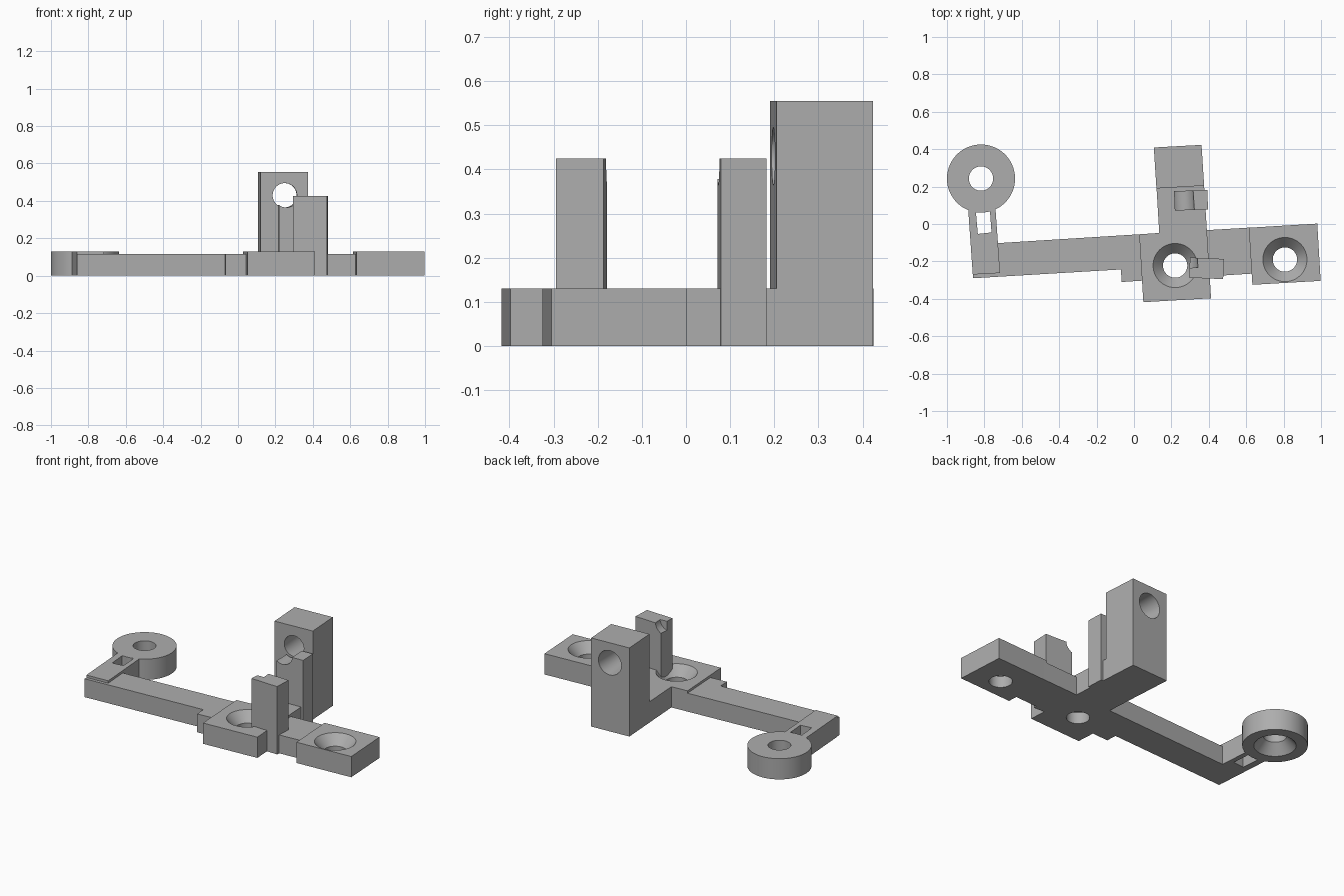
import bpy, bmesh, math
from mathutils import Vector, Matrix

cube = bpy.data.objects.get("Cube")
if cube:
    bpy.data.objects.remove(cube, do_unlink=True)

grey = bpy.data.materials.new("matte_grey")
grey.use_nodes = True
colour = (0.42, 0.42, 0.42, 1)
grey.diffuse_color = colour
grey.node_tree.nodes["Principled BSDF"].inputs["Base Color"].default_value = colour

TILT = math.radians(3.6)   # plan angle of the whole bracket
THICK, THIN = 0.13, 0.115  # raised pads and thinner beams
HOLE, SINK = 0.065, 0.118  # screw hole and countersink radii


def finish(name, bm):
    bmesh.ops.recalc_face_normals(bm, faces=bm.faces)
    mesh = bpy.data.meshes.new(name)
    bm.to_mesh(mesh)
    bm.free()
    obj = bpy.data.objects.new(name, mesh)
    obj.data.materials.append(grey)
    bpy.context.collection.objects.link(obj)
    return obj


def slab(name, outline, top, bottom=0.0):
    """Plan outline extruded upward."""
    bm = bmesh.new()
    face = bm.faces.new([bm.verts.new((x, y, bottom)) for x, y in outline])
    new = bmesh.ops.extrude_face_region(bm, geom=[face])["geom"]
    verts = [v for v in new if isinstance(v, bmesh.types.BMVert)]
    bmesh.ops.translate(bm, verts=verts, vec=(0, 0, top - bottom))
    return finish(name, bm)


def post(name, x, y, width, depth, height, angle):
    """Upright box turned about its own centre."""
    bm = bmesh.new()
    bmesh.ops.create_cube(bm, size=1)
    place = (Matrix.Translation((x, y, height / 2)) @ Matrix.Rotation(angle, 4, "Z")
             @ Matrix.Diagonal((width, depth, height, 1)))
    bmesh.ops.transform(bm, matrix=place, verts=bm.verts)
    return finish(name, bm)


def lathe(name, profile, place, steps=64):
    """Solid of revolution from (radius, height) pairs, capped at both ends."""
    bm = bmesh.new()
    rings = []
    for r, z in profile:
        rings.append([bm.verts.new(place @ Vector((r * math.cos(a), r * math.sin(a), z)))
                      for a in (math.tau * i / steps for i in range(steps))])
    for low, high in zip(rings, rings[1:]):
        for i in range(steps):
            j = (i + 1) % steps
            bm.faces.new((low[i], low[j], high[j], high[i]))
    bm.faces.new(rings[0])
    bm.faces.new(rings[-1])
    return finish(name, bm)


def cut(obj, cutter):
    """Subtract the cutter, then drop it."""
    mod = obj.modifiers.new("cut", "BOOLEAN")
    mod.operation = "DIFFERENCE"
    mod.solver = "EXACT"
    mod.object = cutter
    cutter.hide_render = True
    bpy.context.view_layer.update()
    graph = bpy.context.evaluated_depsgraph_get()
    result = bpy.data.meshes.new_from_object(obj.evaluated_get(graph))
    obj.modifiers.clear()
    obj.data = result
    bpy.data.objects.remove(cutter, do_unlink=True)


def screw_cutter(x, y, flipped=False):
    """Screw hole with a countersink on the top, or underneath if flipped."""
    profile = [(HOLE, -0.05), (HOLE, THICK - 0.06), (SINK, THICK), (SINK, THICK + 0.05)]
    if flipped:
        profile = [(r, THICK - z) for r, z in reversed(profile)]
    return lathe("screw_cutter", profile, Matrix.Translation((x, y, 0)))


# Round eyelet, countersunk from below
eyelet = lathe("eyelet", [(0.182, 0), (0.182, THICK)],
               Matrix.Translation((-0.818, 0.243, 0)), 96)
cut(eyelet, screw_cutter(-0.818, 0.243, True))

# Neck with a rectangular window
neck = slab("eyelet_neck", [(-0.862, -0.27), (-0.716, -0.262), (-0.742, 0.1), (-0.888, 0.1)], THICK)
cut(neck, slab("window", [(-0.835, -0.053), (-0.762, -0.045), (-0.77, 0.068), (-0.845, 0.06)],
               0.3, -0.1))

# Long beam with its stepped end
slab("long_beam", [(-0.86, -0.29), (-0.07, -0.243), (-0.066, -0.31), (0.06, -0.302),
                   (0.045, -0.054), (-0.724, -0.102), (-0.86, -0.11)], THIN)

# Central pad and its rearward arm
pad = slab("centre_pad", [(0.05, -0.418), (0.412, -0.397), (0.372, 0.25), (0.118, 0.235),
                          (0.135, -0.048), (0.028, -0.055)], THICK)
cut(pad, screw_cutter(0.22, -0.222))

# Side link and end pad
slab("side_link", [(0.37, -0.282), (0.65, -0.264), (0.64, -0.018), (0.37, -0.034)], THIN)
end_pad = slab("end_pad", [(0.633, -0.325), (0.998, -0.304), (0.98, 0.002), (0.614, -0.02)], THICK)
cut(end_pad, screw_cutter(0.807, -0.19))

# Tower and the two gripping posts
tower = slab("tower", [(0.12, 0.19), (0.375, 0.205), (0.361, 0.423), (0.106, 0.409)], 0.555)
front_post = post("front_post", 0.388, -0.237, 0.182, 0.108, 0.425, math.radians(-2.4))
rear_post = post("rear_post", 0.305, 0.127, 0.178, 0.104, 0.425, math.radians(2.4))

# Rod channel through the tower and rear post, ending inside the front post
along = Vector((-math.sin(TILT), math.cos(TILT), 0))
start = Vector((0.25, 0.2, 0.43))
place = Matrix.Translation(start) @ along.to_track_quat("Z", "Y").to_matrix().to_4x4()
for part in (tower, rear_post, front_post):
    cut(part, lathe("rod_cutter", [(HOLE, -0.437), (HOLE, 0.02), (0.077, 0.23), (0.077, 0.3)], place))

# Smooth the round walls, keep corners crisp
for obj in (eyelet, neck, pad, end_pad, tower, front_post, rear_post):
    bpy.ops.object.select_all(action="DESELECT")
    obj.select_set(True)
    bpy.context.view_layer.objects.active = obj
    bpy.ops.object.shade_smooth_by_angle(angle=math.radians(30))
